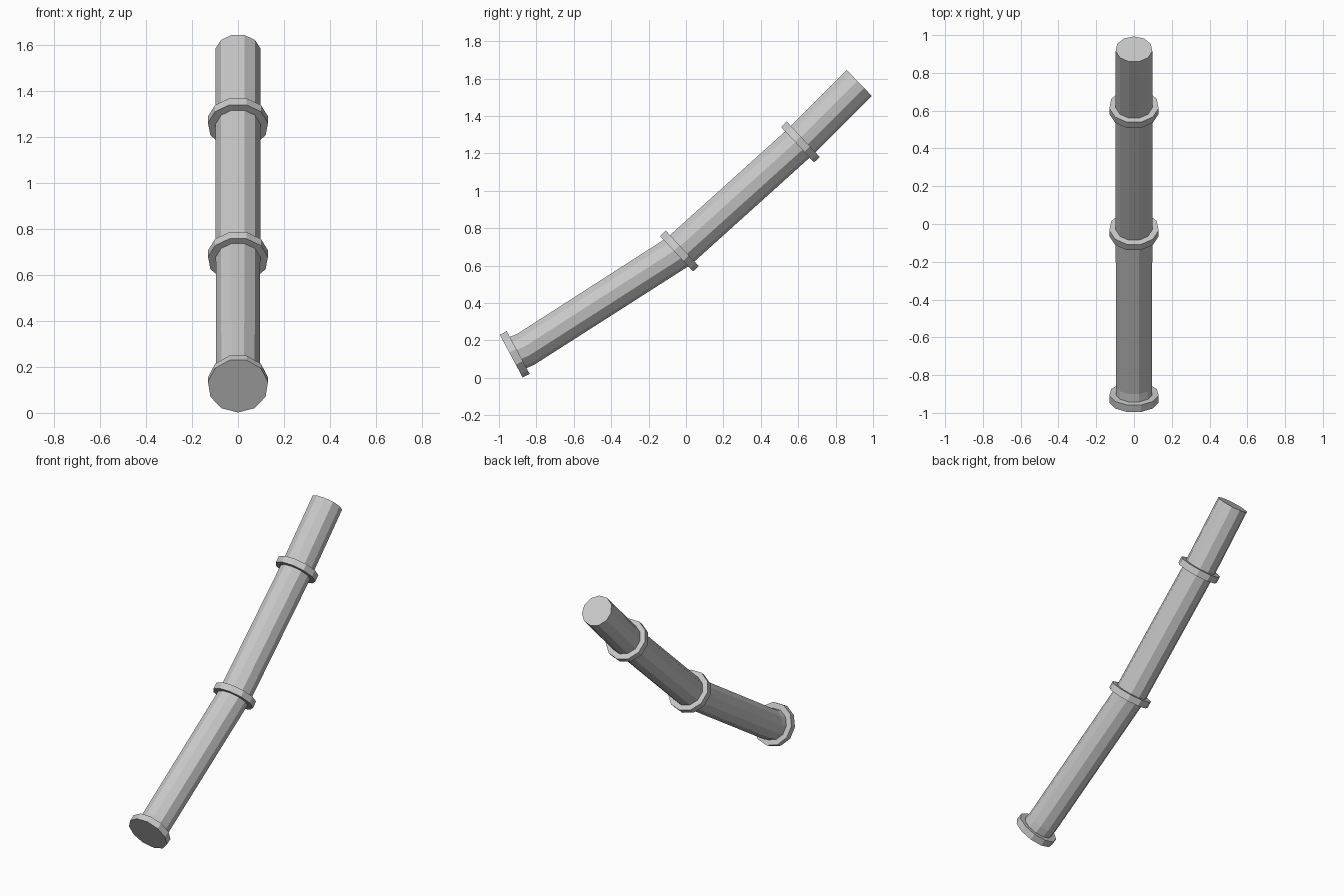
import bpy, bmesh, math
from mathutils import Vector

if "Cube" in bpy.data.objects:
    bpy.data.objects.remove(bpy.data.objects["Cube"])

SIDES = 11

grey = bpy.data.materials.new("plain_grey")
grey.diffuse_color = (0.58, 0.58, 0.58, 1)
grey.use_nodes = True
grey.node_tree.nodes["Principled BSDF"].inputs["Base Color"].default_value = grey.diffuse_color


def sweep(name, stations):
    """Closed tube through stations (y, z, tilt in degrees, radius)."""
    bm = bmesh.new()
    rings = []
    for y, z, tilt, r in stations:
        t = math.radians(tilt)
        up = Vector((0, -math.sin(t), math.cos(t)))
        ring = []
        for i in range(SIDES):
            a = 2 * math.pi * (i + 0.5) / SIDES      # flat side on top
            ring.append(bm.verts.new(Vector((r * math.sin(a), y, z)) + up * r * math.cos(a)))
        rings.append(ring)
    for a, b in zip(rings, rings[1:]):
        for i in range(SIDES):
            j = (i + 1) % SIDES
            bm.faces.new((a[i], a[j], b[j], b[i]))
    bm.faces.new(rings[0])
    bm.faces.new(rings[-1])
    bmesh.ops.recalc_face_normals(bm, faces=bm.faces)
    mesh = bpy.data.meshes.new(name)
    bm.to_mesh(mesh)
    bm.free()
    mesh.materials.append(grey)
    obj = bpy.data.objects.new(name, mesh)
    bpy.context.collection.objects.link(obj)


def collar(name, y, z, tilt, radius=0.132, thick=0.042):
    """Flat disc centred on the pipe axis."""
    t = math.radians(tilt)
    dy, dz = math.cos(t) * thick / 2, math.sin(t) * thick / 2
    sweep(name, [(y - dy, z - dz, tilt, radius), (y + dy, z + dz, tilt, radius)])


# Bent pipe
R = 0.098
sweep("pipe", [(-0.925, 0.125, 28, R), (-0.855, 0.156, 30, 0.096), (-0.037, 0.680, 40, R),
               (0.61, 1.263, 43.5, R), (0.925, 1.578, 44, R)])

# End flange and two joint collars
collar("end_flange", -0.917, 0.128, 28.2)
collar("middle_collar", -0.037, 0.680, 43)
collar("upper_collar", 0.61, 1.263, 43)
